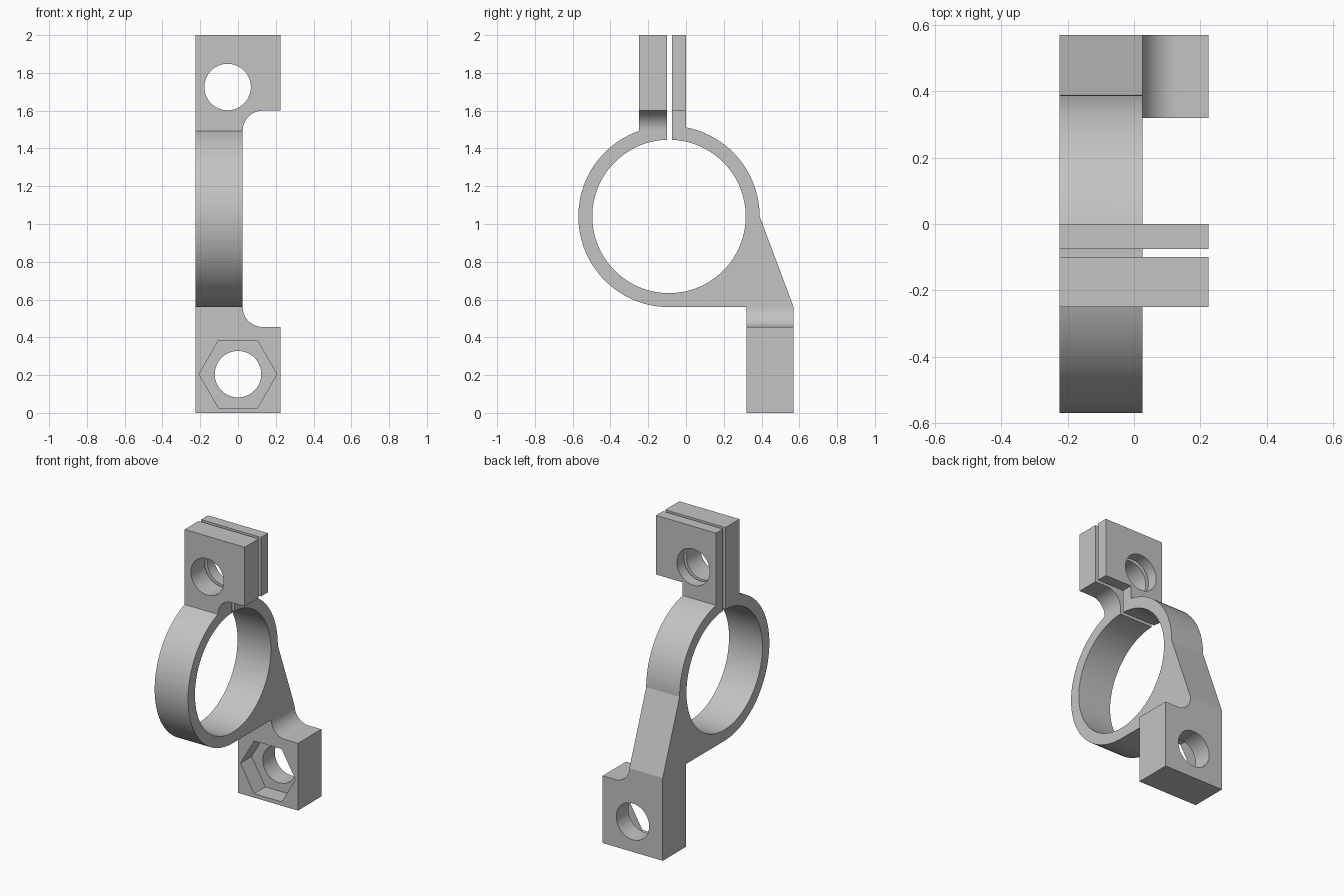
import bpy, bmesh
from math import cos, sin, acos, pi, radians
from mathutils import Vector

if "Cube" in bpy.data.objects:
    bpy.data.objects.remove(bpy.data.objects["Cube"], do_unlink=True)

grey = bpy.data.materials.new("matte grey")
grey.use_nodes = True
colour = (0.55, 0.55, 0.55, 1)
grey.diffuse_color = colour
grey.node_tree.nodes["Principled BSDF"].inputs["Base Color"].default_value = colour


def arc(cx, cy, r, start, end, steps):
    """Points on an arc, angles in radians."""
    angles = [start + (end - start) * i / steps for i in range(steps + 1)]
    return [(cx + r * cos(a), cy + r * sin(a)) for a in angles]


def prism(name, points, axis, low, high):
    """Extrude a (y, z) profile along x, or an (x, z) profile along y."""
    place = (lambda a, b: (low, a, b)) if axis == "x" else (lambda a, b: (a, low, b))
    push = Vector((high - low, 0, 0)) if axis == "x" else Vector((0, high - low, 0))
    bm = bmesh.new()
    face = bm.faces.new([bm.verts.new(place(a, b)) for a, b in points])
    new = bmesh.ops.extrude_face_region(bm, geom=[face])["geom"]
    bmesh.ops.translate(bm, vec=push, verts=[v for v in new if isinstance(v, bmesh.types.BMVert)])
    bmesh.ops.recalc_face_normals(bm, faces=bm.faces)
    mesh = bpy.data.meshes.new(name)
    bm.to_mesh(mesh)
    bm.free()
    mesh.materials.append(grey)
    obj = bpy.data.objects.new(name, mesh)
    bpy.context.collection.objects.link(obj)
    return obj


def cut(target, cutter):
    cutter.hide_render = True
    mod = target.modifiers.new("cut", "BOOLEAN")
    mod.operation = "DIFFERENCE"
    mod.solver = "EXACT"
    mod.object = cutter
    bpy.context.view_layer.objects.active = target
    bpy.ops.object.modifier_apply(modifier=mod.name)
    bpy.data.objects.remove(cutter, do_unlink=True)


# Side profile: split ring, two clamp tabs, gusset and mounting leg
CY, CZ, OUTER, INNER = -0.09, 1.04, 0.48, 0.406
FRONT, GAP_F, GAP_B, BACK, TOP = -0.25, -0.10, -0.075, 0.0, 2.0


def ring_angle(y, r):
    return acos((y - CY) / r)


profile = arc(CY, CZ, INNER, ring_angle(GAP_B, INNER), ring_angle(GAP_F, INNER) - 2 * pi, 110)
profile += [(GAP_F, TOP), (FRONT, TOP)]
profile += arc(CY, CZ, OUTER, ring_angle(FRONT, OUTER), 1.5 * pi, 50)
profile += [(0.32, 0.56), (0.32, 0), (0.57, 0), (0.57, 0.56)]
profile += arc(CY, CZ, OUTER, 0, ring_angle(BACK, OUTER), 24)
profile += [(BACK, TOP), (GAP_B, TOP)]
clamp = prism("ring_clamp_bracket", profile, "x", -0.225, 0.225)

# Narrow the middle, leaving filleted ears at both ends
SIDE, R, LOW, HIGH = 0.025, 0.105, 0.455, 1.6
relief = arc(SIDE + R, LOW + R, R, pi, 1.5 * pi, 16)
relief += [(0.4, LOW), (0.4, HIGH)]
relief += arc(SIDE + R, HIGH - R, R, 0.5 * pi, pi, 16)
cut(clamp, prism("side_relief", relief, "y", -0.8, 0.8))

# The rear clamp tab has a square inner corner
square = [(SIDE, 1.3), (0.4, 1.3), (0.4, HIGH), (SIDE, HIGH)]
cut(clamp, prism("rear_tab_relief", square, "y", -0.0875, 0.2))

# Bolt holes and the hexagonal nut pocket
cut(clamp, prism("clamp_hole", arc(-0.055, 1.725, 0.123, 0, 2 * pi, 64)[:-1], "y", -0.4, 0.2))
cut(clamp, prism("mount_hole", arc(0, 0.205, 0.123, 0, 2 * pi, 64)[:-1], "y", 0.2, 0.7))
cut(clamp, prism("nut_pocket", arc(0, 0.205, 0.206, 0, 2 * pi, 6)[:-1], "y", 0.2, 0.44))

# Smooth curves, crisp edges
bpy.ops.object.select_all(action="DESELECT")
clamp.select_set(True)
bpy.context.view_layer.objects.active = clamp
bpy.ops.object.shade_smooth_by_angle(angle=radians(15))
